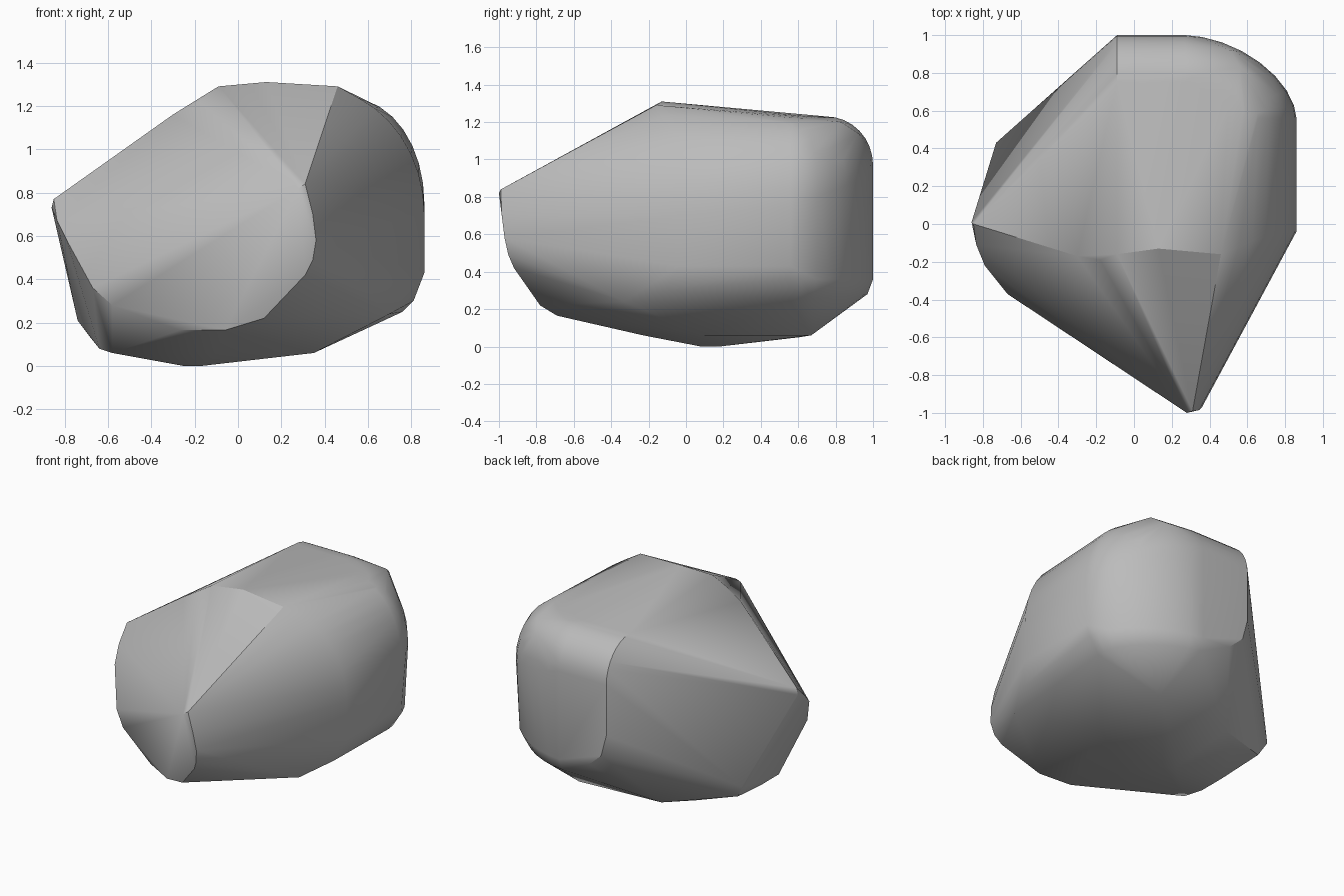
import bpy
import bmesh
from math import sin, cos, pi, radians
from mathutils import Vector

# Remove the default object
default_cube = bpy.data.objects.get("Cube")
if default_cube:
    bpy.data.objects.remove(default_cube, do_unlink=True)


def make_material(name, colour):
    material = bpy.data.materials.new(name)
    material.use_nodes = True
    material.diffuse_color = colour
    shader = material.node_tree.nodes["Principled BSDF"]
    shader.inputs["Base Color"].default_value = colour
    shader.inputs["Roughness"].default_value = 0.8
    return material


def mix(start, end, factor):
    return start + (end - start) * factor


def rounded_back_corner(steps, flatness):
    """Upright rounded corner whose top and bottom rims are rounded as well."""
    points = []
    for i in range(steps + 1):
        factor = i / steps
        turn = factor * pi / 2
        outward = Vector((cos(turn), sin(turn), 0))
        base = Vector((0.27 + 0.59 * abs(cos(turn)) ** flatness,
                       0.56 + 0.44 * sin(turn) ** flatness, 0))
        # upper rim, a wide round at the side and a tighter one at the back
        inset = mix(0.33, 0.25, factor)
        rise = mix(0.48, 0.26, factor)
        shoulder = mix(0.75, 0.97, factor)
        for j in range(steps + 1):
            lift = j / steps * pi / 2
            point = base - outward * inset * (1 - cos(lift))
            point.z = shoulder + rise * sin(lift)
            points.append(point)
        # lower rim, a short slanted chamfer
        foot = base - outward * mix(0.03, 0, factor)
        foot.z = 0.36
        toe = base - outward * mix(0.10, 0.03, factor)
        toe.z = mix(0.25, 0.28, factor)
        points += [foot, toe]
    return points


def side_shoulder(steps):
    """Front end of the rounded shoulder along the +x side."""
    points = []
    for i in range(steps + 1):
        factor = i / steps
        lift = factor * radians(75)
        points.append(Vector((0.34 + 0.52 * cos(lift),
                              -0.04 - 0.12 * factor ** 3,
                              0.70 + 0.59 * sin(lift))))
    return points


def back_edge(steps):
    """Rounded top rim where the back meets the slanted side."""
    points = []
    for i in range(steps + 1):
        lift = i / steps * pi / 2
        points.append(Vector((-0.09, 0.75 + 0.25 * cos(lift),
                              0.97 + 0.26 * sin(lift))))
    return points


# Pointed front facet and its curved lower rim
front_rim = [
    (0.28, -1, 0.82), (0.31, -0.99, 0.84), (0.345, -0.985, 0.70),
    (0.36, -0.97, 0.58), (0.345, -0.95, 0.49), (0.31, -0.92, 0.42),
    (0.12, -0.78, 0.22), (-0.06, -0.69, 0.165), (-0.27, -0.57, 0.165),
    (-0.58, -0.43, 0.28), (-0.67, -0.37, 0.36), (-0.79, -0.22, 0.58),
    (-0.835, -0.11, 0.67),
]

# Side point and the slanted back facet
side_point = [
    (-0.86, 0.01, 0.73), (-0.85, 0, 0.77),
    (-0.73, 0.43, 0.22), (-0.74, 0.38, 0.21), (-0.68, 0.40, 0.13),
    (-0.09, 1, 0.62), (-0.05, 1, 0.47), (0.05, 0.99, 0.38),
]

# Front ridge of the top and its far corner
top_ridge = [
    (-0.30, -0.17, 1.16), (-0.18, -0.19, 1.22), (-0.09, -0.16, 1.29),
    (0.13, -0.13, 1.31), (0.46, -0.16, 1.29),
    (0.56, 0.83, 1.20), (0.51, 0.92, 1.14),
]

# Lower side and shallow underside
underside = [
    (0.86, -0.04, 0.43), (0.86, 0.56, 0.43), (0.81, -0.11, 0.30),
    (0.70, -0.33, 0.24), (0.35, 0.67, 0.06), (0.35, 0.10, 0.06),
    (-0.10, -0.23, 0.06), (-0.58, -0.20, 0.06), (-0.64, -0.10, 0.08),
    (-0.64, 0.10, 0.08), (-0.42, 0.47, 0.06), (-0.24, 0.61, 0.05),
    (-0.25, 0.10, 0), (-0.17, 0.08, 0), (-0.20, 0.18, 0),
]

# Wrap all the guide points in one convex skin
outline = [Vector(p) for p in front_rim + side_point + top_ridge + underside]
outline += rounded_back_corner(8, 1.15) + side_shoulder(8) + back_edge(8)

bm = bmesh.new()
for point in outline:
    bm.verts.new(point)
bmesh.ops.convex_hull(bm, input=bm.verts[:], use_existing_faces=False)
loose = [v for v in bm.verts if not v.link_faces]
bmesh.ops.delete(bm, geom=loose, context='VERTS')
bmesh.ops.dissolve_limit(bm, angle_limit=radians(1),
                         verts=bm.verts[:], edges=bm.edges[:])
bmesh.ops.recalc_face_normals(bm, faces=bm.faces[:])

mesh = bpy.data.meshes.new("boulder")
bm.to_mesh(mesh)
bm.free()

boulder = bpy.data.objects.new("boulder", mesh)
bpy.context.collection.objects.link(boulder)
mesh.materials.append(make_material("stone grey", (0.5, 0.5, 0.5, 1)))

# Soft rounded rims, crisp facet edges
bpy.ops.object.select_all(action='DESELECT')
boulder.select_set(True)
bpy.context.view_layer.objects.active = boulder
bpy.ops.object.shade_smooth_by_angle(angle=radians(30))
